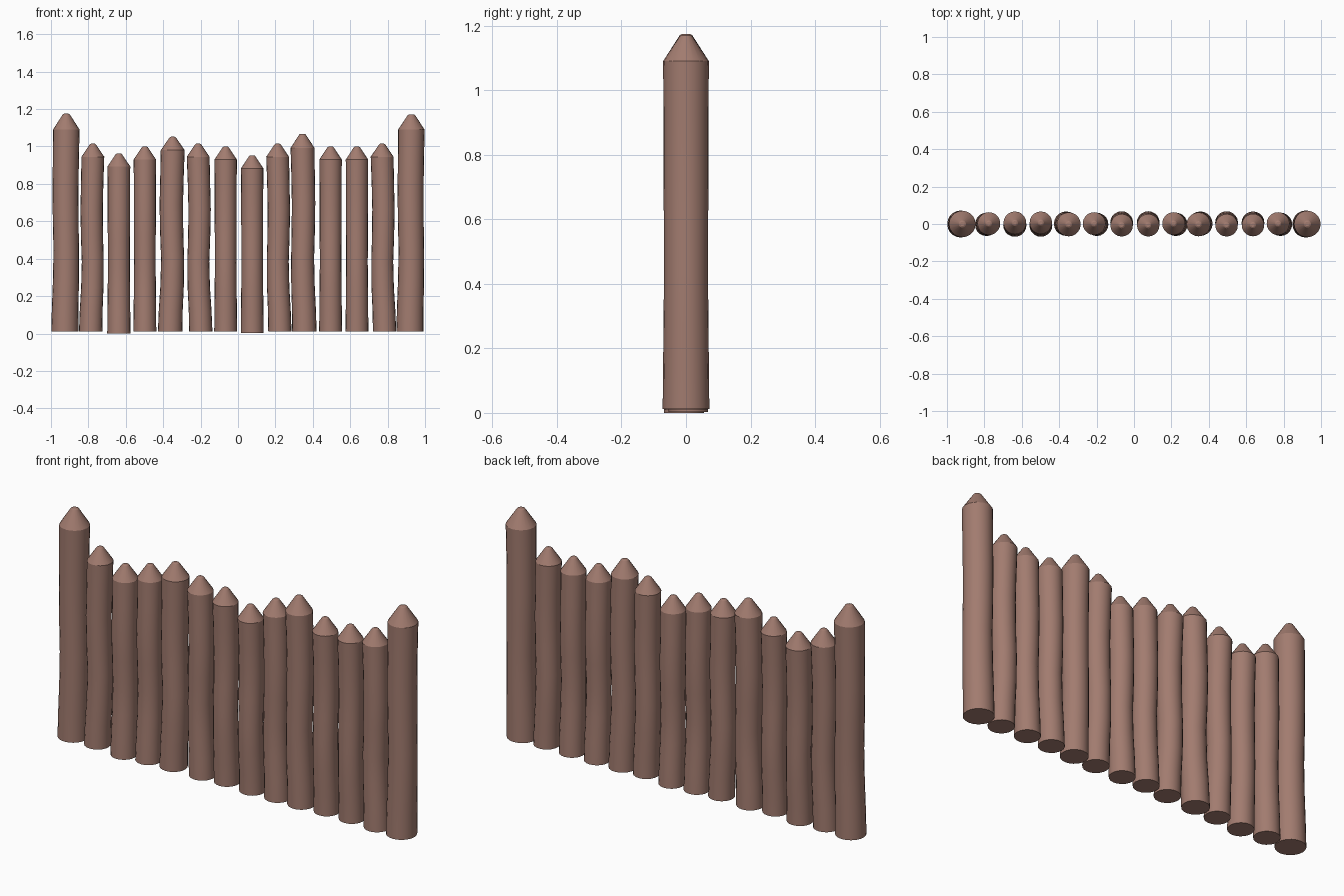
import bpy, bmesh, math

SIDES = 20
wood = bpy.data.materials.new("wood")
wood.diffuse_color = (0.36, 0.20, 0.16, 1)

# fractions of the trunk height: (t, relative radius, sideways shift from base 0 to top 1)
TRUNK = [(0.0, 1.02, 0.0), (0.12, 1.0, 0.25), (0.25, 0.98, 0.75), (0.4, 0.96, 0.95),
         (0.55, 0.97, 0.6), (0.7, 0.98, 0.45), (0.85, 0.98, 0.7), (1.0, 1.0, 1.0)]


def stake(name, x, r, base, shoulder, tip, lean_x, lean_y):
    """Slightly crooked log with a blunt sharpened point."""
    rings = [(base + t * (shoulder - base), r * k, s) for t, k, s in TRUNK]
    rings += [(tip - 0.004, r * 0.27, 1.0), (tip, r * 0.16, 1.0)]
    bm = bmesh.new()
    loops = []
    for z, rad, s in rings:
        cx = x + lean_x * (s - 0.5)
        cy = lean_y * (s - 0.5)
        loops.append([bm.verts.new((cx + rad * math.cos(a), cy + rad * math.sin(a), z))
                      for a in (2 * math.pi * i / SIDES for i in range(SIDES))])
    for a, b in zip(loops, loops[1:]):
        for i in range(SIDES):
            j = (i + 1) % SIDES
            bm.faces.new((a[i], a[j], b[j], b[i]))
    bm.faces.new(loops[0][::-1])
    bm.faces.new(loops[-1])
    mesh = bpy.data.meshes.new(name)
    bm.to_mesh(mesh)
    bm.free()
    mesh.materials.append(wood)
    ob = bpy.data.objects.new(name, mesh)
    bpy.context.collection.objects.link(ob)
    bpy.ops.object.select_all(action='DESELECT')
    ob.select_set(True)
    bpy.context.view_layer.objects.active = ob
    bpy.ops.object.shade_smooth_by_angle(angle=math.radians(25))


# x, radius, base z, shoulder z, tip z, lean x, lean y
STAKES = [
    (-0.922, 0.071, 0.012, 1.09, 1.175, 0.008, 0.0),
    (-0.782, 0.061, 0.010, 0.945, 1.015, 0.012, 0.004),
    (-0.637, 0.061, 0.000, 0.893, 0.963, 0.0, 0.012),
    (-0.498, 0.060, 0.010, 0.930, 1.000, 0.0, 0.014),
    (-0.356, 0.064, 0.010, 0.980, 1.052, 0.014, -0.004),
    (-0.206, 0.061, 0.010, 0.945, 1.015, -0.014, 0.004),
    (-0.066, 0.060, 0.010, 0.930, 1.000, 0.0, -0.014),
    (0.076, 0.060, 0.003, 0.883, 0.953, 0.0, -0.014),
    (0.218, 0.061, 0.010, 0.945, 1.015, -0.012, 0.004),
    (0.350, 0.064, 0.010, 0.992, 1.068, -0.010, -0.004),
    (0.495, 0.060, 0.010, 0.930, 1.000, 0.0, -0.014),
    (0.636, 0.060, 0.010, 0.930, 1.000, 0.0, -0.012),
    (0.777, 0.061, 0.010, 0.945, 1.015, -0.013, 0.004),
    (0.923, 0.071, 0.012, 1.09, 1.172, 0.008, 0.0),
]

# end posts are the first and last, the rest are palisade stakes
for i, s in enumerate(STAKES):
    kind = "end_post" if i in (0, len(STAKES) - 1) else "stake"
    stake(f"{kind}_{i + 1:02d}", *s)
